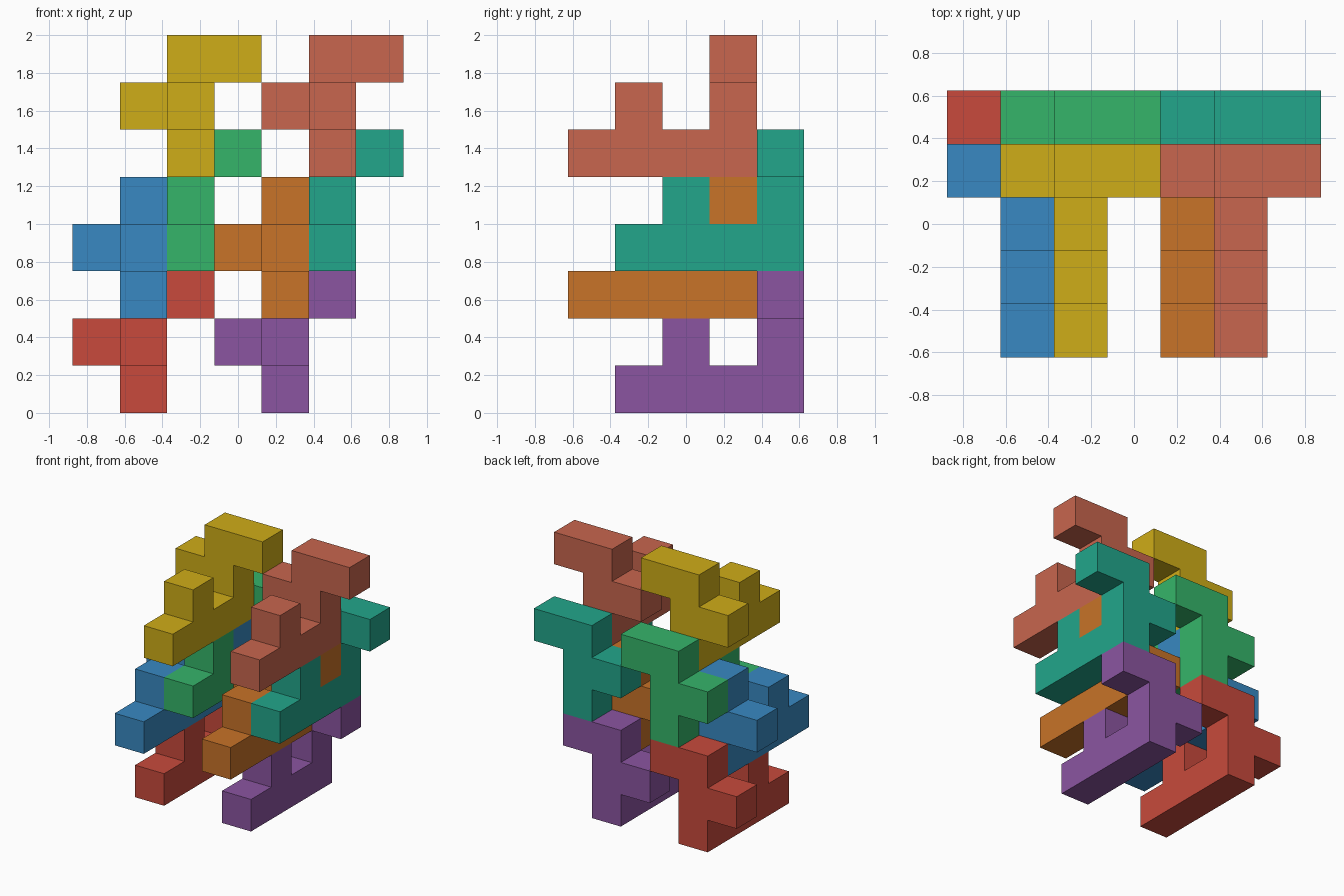
import bpy, bmesh
from mathutils import Vector

if "Cube" in bpy.data.objects:
    bpy.data.objects.remove(bpy.data.objects["Cube"])

S = 0.25  # edge of one cube

# One interlocking piece: zigzag upright, forward arm, knob on the arm
CELLS = [(0, 0, 0), (0, 0, 1), (0, 0, 2), (1, 0, 2), (-1, 0, 1),
         (0, -1, 0), (0, -2, 0), (0, -3, 0), (0, -2, 1)]

# name: (bottom cube of the upright in grid cells, sRGB colour)
PIECES = {
    "red_piece": ((-2, 2, 0), (200, 74, 60)),
    "purple_piece": ((1, 2, 0), (139, 85, 161)),
    "blue_piece": ((-2, 1, 2), (56, 137, 194)),
    "orange_piece": ((1, 1, 2), (200, 115, 40)),
    "green_piece": ((-1, 2, 3), (53, 181, 106)),
    "teal_piece": ((2, 2, 3), (34, 166, 139)),
    "yellow_piece": ((-1, 1, 5), (207, 173, 24)),
    "salmon_piece": ((2, 1, 5), (200, 102, 78)),
}


def linear(c):
    c /= 255
    return c / 12.92 if c <= 0.04045 else ((c + 0.055) / 1.055) ** 2.4


def piece_mesh(name):
    """Outer skin of the cubes, merged into flat faces."""
    bm = bmesh.new()
    for cell in CELLS:
        for axis in range(3):
            for sign in (-1, 1):
                n = Vector((0, 0, 0))
                n[axis] = sign
                if tuple(int(a + b) for a, b in zip(cell, n)) in CELLS:
                    continue
                u = Vector((n.z, n.x, n.y))
                w = n.cross(u)
                mid = Vector(cell) + n / 2
                quad = [mid + (a * u + b * w) / 2
                        for a, b in ((1, 1), (-1, 1), (-1, -1), (1, -1))]
                bm.faces.new([bm.verts.new(p * S) for p in quad])
    bmesh.ops.remove_doubles(bm, verts=bm.verts, dist=1e-4)
    bmesh.ops.dissolve_limit(bm, angle_limit=0.01, verts=bm.verts, edges=bm.edges)
    mesh = bpy.data.meshes.new(name)
    bm.to_mesh(mesh)
    bm.free()
    return mesh


# Stack the eight identical pieces in two columns
for name, ((i, j, k), rgb) in PIECES.items():
    obj = bpy.data.objects.new(name, piece_mesh(name))
    obj.location = (i * S, j * S, (k + 0.5) * S)
    mat = bpy.data.materials.new(name + "_colour")
    mat.diffuse_color = (*[linear(c) for c in rgb], 1)
    mat.use_nodes = True
    mat.node_tree.nodes["Principled BSDF"].inputs["Base Color"].default_value = mat.diffuse_color
    obj.data.materials.append(mat)
    bpy.context.collection.objects.link(obj)
